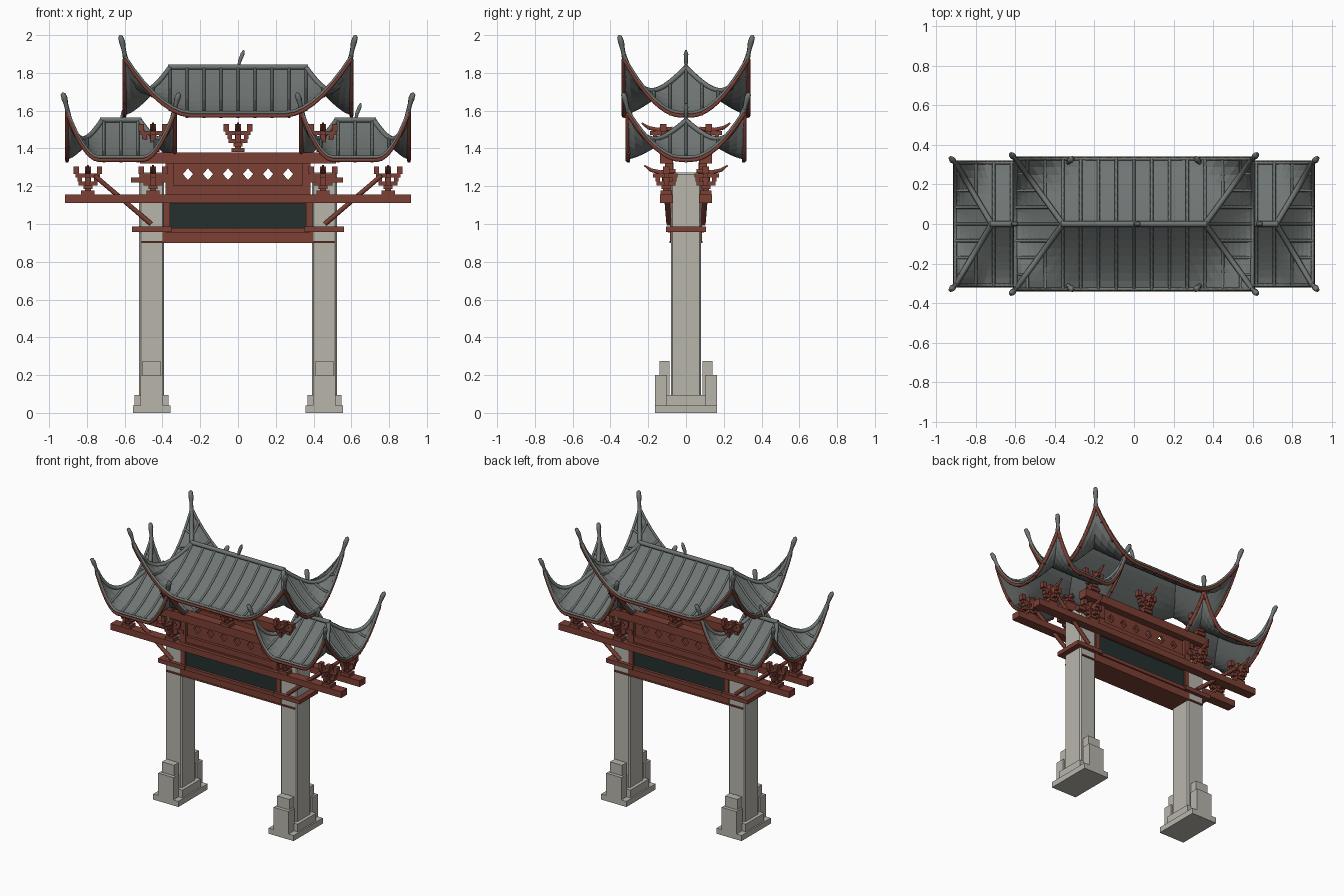
import bpy, bmesh
from mathutils import Vector, Matrix

if "Cube" in bpy.data.objects:
    bpy.data.objects.remove(bpy.data.objects["Cube"])


def material(name, rgb):
    m = bpy.data.materials.new(name)
    m.diffuse_color = (*rgb, 1)
    m.use_nodes = True
    m.node_tree.nodes["Principled BSDF"].inputs["Base Color"].default_value = m.diffuse_color
    return m


RED = material("red_timber", (0.20, 0.05, 0.034))
STONE = material("pale_stone", (0.48, 0.46, 0.41))
TILE = material("grey_tile", (0.16, 0.18, 0.175))
DARK = material("dark_panel", (0.018, 0.03, 0.028))


def add_object(name, mesh, mat):
    ob = bpy.data.objects.new(name, mesh)
    mesh.materials.clear()
    mesh.materials.append(mat)
    bpy.context.collection.objects.link(ob)
    return ob


def boxes(name, items, mat, bevel=0):
    """Each item is (x0, x1, y0, y1, z0, z1)."""
    bm = bmesh.new()
    for x0, x1, y0, y1, z0, z1 in items:
        mid = Vector((x0 + x1, y0 + y1, z0 + z1)) / 2
        size = (abs(x1 - x0), abs(y1 - y0), abs(z1 - z0), 1)
        bmesh.ops.create_cube(bm, size=1, matrix=Matrix.Translation(mid) @ Matrix.Diagonal(size))
    me = bpy.data.meshes.new(name)
    bm.to_mesh(me)
    bm.free()
    ob = add_object(name, me, mat)
    if bevel:
        b = ob.modifiers.new("bevel", "BEVEL")
        b.width, b.segments = bevel, 1
    return ob


def tubes(name, paths, r, mat, radii=None):
    """Sweep a round section along each path, result is a mesh."""
    cu = bpy.data.curves.new(name, "CURVE")
    cu.dimensions = "3D"
    cu.bevel_depth, cu.bevel_resolution, cu.use_fill_caps = r, 1, True
    for path in paths:
        sp = cu.splines.new("POLY")
        sp.points.add(len(path) - 1)
        for i, p in enumerate(path):
            sp.points[i].co = (*p, 1)
            sp.points[i].radius = radii[i] if radii else 1
    tmp = bpy.data.objects.new(name + "_path", cu)
    bpy.context.collection.objects.link(tmp)
    dg = bpy.context.evaluated_depsgraph_get()
    me = bpy.data.meshes.new_from_object(tmp.evaluated_get(dg))
    bpy.data.objects.remove(tmp)
    return add_object(name, me, mat)


def roof(name, cx, hw, hd, rl, z0, zr, lift, tip):
    """Hipped roof with upswept corners: half width, half depth, half ridge, eave, ridge, corner lift."""
    def height(t, u, start):
        g = max(0, (abs(u) - start) / (1 - start)) ** 1.8
        return z0 + (zr - z0) * (1 - t) ** 1.4 + lift * g * t ** 3.5

    def front(t, u, s):
        return Vector((cx + u * (rl + (hw - rl) * t), s * hd * t, height(t, u, 0.42)))

    def end(t, v, s):
        return Vector((cx + s * (rl + (hw - rl) * t), v * hd * t, height(t, v, 0.1)))

    # tiled shell
    bm = bmesh.new()
    nt, nu = 8, 20
    for f in (front, end):
        for s in (-1, 1):
            g = [[bm.verts.new(f(i / nt, 2 * j / nu - 1, s)) for j in range(nu + 1)] for i in range(nt + 1)]
            for i in range(nt):
                for j in range(nu):
                    face = bm.faces.new((g[i][j], g[i + 1][j], g[i + 1][j + 1], g[i][j + 1]))
                    face.normal_update()
                    if face.normal.z < 0:
                        face.normal_flip()
    bmesh.ops.remove_doubles(bm, verts=bm.verts, dist=1e-4)
    bmesh.ops.dissolve_degenerate(bm, edges=bm.edges, dist=1e-4)
    me = bpy.data.meshes.new(name)
    bm.to_mesh(me)
    bm.free()
    sol = add_object(name, me, TILE).modifiers.new("thickness", "SOLIDIFY")
    sol.thickness, sol.offset = 0.014, -1

    # tile ribs run straight down each slope, with a small block at the eave
    ribs, ends = [], []
    up = Vector((0, 0, 0.003))
    n = int(hw / 0.09)
    for s in (-1, 1):
        for k in range(-n, n + 1):
            x = k * 0.09
            t0 = max(0, (abs(x) - rl) / (hw - rl))
            ts = [t0 + (1 - t0) * i / 8 for i in range(9)]
            ribs.append([front(t, x / (rl + (hw - rl) * t), s) + up for t in ts])
            ends.append(ribs[-1][-1])
        for k in range(-3, 4):
            y = k * 0.085
            t0 = max(0.02, abs(y) / hd)
            ts = [t0 + (1 - t0) * i / 8 for i in range(9)]
            ribs.append([end(t, y / (hd * t), s) + up for t in ts])
            ends.append(ribs[-1][-1])
    tubes(name + "_ribs", ribs, 0.008, TILE)
    boxes(name + "_rafter_ends", [(p.x - .008, p.x + .008, p.y * .98 - .008, p.y * .98 + .008,
                                   p.z - .032, p.z - .012) for p in ends], RED)

    # eave trim, red fascia, ridge and hips
    us = [j / 12 - 1 for j in range(25)]
    eaves = [[f(1, u, s) for u in us] for f in (front, end) for s in (-1, 1)]
    tubes(name + "_eave_trim", eaves, 0.009, TILE)
    tubes(name + "_fascia", [[p - Vector((0, 0, 0.017)) for p in e] for e in eaves], 0.011, RED)
    hips = [[front(i / 12, u, s) + up for i in range(13)] for u in (-1, 1) for s in (-1, 1)]
    tubes(name + "_hips", hips, 0.014, TILE)
    tubes(name + "_ridge", [[(cx - rl - .01, 0, zr + .006), (cx + rl + .01, 0, zr + .006)]], 0.015, TILE)

    # leaf-shaped corner horns and ridge finial
    horns = []
    for u in (-1, 1):
        for s in (-1, 1):
            c = front(1, u, s)
            h = tip - c.z
            horns.append([c + Vector((u * a, s * a, h * b)) for a, b in
                          ((-.004, -.1), (.005, .3), (.013, .65), (.022, .92), (.024, 1))])
    tubes(name + "_horns", horns, 0.015, TILE, (0.8, 0.8, 1.1, 0.9, 0.3))
    tubes(name + "_finial", [[(cx + a, 0, zr + b) for a, b in ((0, 0), (.01, .04), (.024, .075), (.03, .095))]],
          0.011, TILE, (0.6, 1, 1.1, 0.4))


roof("main_roof", 0, 0.60, 0.33, 0.36, 1.59, 1.825, 0.30, 2.0)
for side, label in ((-1, "left"), (1, "right")):
    roof(label + "_roof", side * 0.62, 0.285, 0.31, 0.10, 1.355, 1.545, 0.25, 1.695)


def bracket(name, x, y, z):
    """Stacked bracket set that widens upward, with an upturned outer arm."""
    s = 1 if y > 0 else -1
    b = [(-.035, .035, -.03, .03, 0, .022), (-.016, .016, -.016, .016, .02, .15),
         (-.024, .024, -.024, .024, .03, .05),
         (-.05, .05, -.012, .012, .048, .07), (-.012, .012, -.05, .05, .048, .07),
         (-.065, .065, -.012, .012, .092, .112), (-.012, .012, -.06, .07, .092, .112)]
    for k in (-1, 1):
        b += [(k * .044 - .012, k * .044 + .012, -.017, .017, .07, .092),
              (-.014, .014, k * .044 - .012, k * .044 + .012, .07, .092),
              (k * .062 - .014, k * .062 + .014, -.018, .018, .11, .15)]
    boxes(name, [(x + a, x + c, y + s * d, y + s * e, z + f, z + g) for a, c, d, e, f, g in b], RED)
    tubes(name + "_arm", [[(x, y + s * a, z + h) for a, h in ((-.05, .125), (.03, .118), (.08, .13), (.115, .155))]],
          0.012, RED, (1, 1.1, 0.9, 0.4))


for s, face in ((-1, "front"), (1, "back")):
    for x in (-.795, -.45, .45, .795):
        bracket(f"{face}_lower_bracket", x, s * .105, 1.155)
    for x in (-.45, 0, .45):
        bracket(f"{face}_upper_bracket", x, s * .12, 1.38)

    # long carrying beam, upper beam and rails of this face
    boxes(face + "_long_beam", [(-.915, .915, s * .07, s * .137, 1.11, 1.155)], RED)
    boxes(face + "_upper_beam", [(-.52, .52, s * .07, s * .137, 1.32, 1.378)], RED)
    boxes(face + "_lattice_rails", [(-.35, .35, s * .065, s * .105, 1.155, 1.205),
                                    (-.35, .35, s * .065, s * .112, 1.14, 1.165),
                                    (-.385, -.34, s * .07, s * .11, 1.15, 1.325),
                                    (.34, .385, s * .07, s * .11, 1.15, 1.325)], RED)

    # pierced panel with diamond openings
    bm = bmesh.new()
    for i in range(6):
        cx, w, cz, h = (i - 2.5) * .106, .053 + .006 * (i in (0, 5)), 1.264, .062
        for a in (-1, 1):
            for c in (-1, 1):
                pts = [(a * w, 0), (a * w, c * h), (0, c * h), (0, c * .031), (a * .027, 0)]
                f = bm.faces.new([bm.verts.new((cx + p, s * .085, cz + q)) for p, q in pts])
                f.normal_update()
                if f.normal.y * s < 0:
                    f.normal_flip()
    bmesh.ops.remove_doubles(bm, verts=bm.verts, dist=1e-4)
    me = bpy.data.meshes.new("lattice")
    bm.to_mesh(me)
    bm.free()
    sol = add_object(face + "_lattice_panel", me, RED).modifiers.new("thickness", "SOLIDIFY")
    sol.thickness = 0.018
    boxes(face + "_lattice_sides", [(k * .318, k * .345, s * .068, s * .085, 1.2, 1.326) for k in (-1, 1)], RED)

    # diagonal braces from the pillars to the long beams
    for k in (-1, 1):
        tubes(face + "_brace", [[(k * .46, s * .09, 1.0), (k * .60, s * .10, 1.12), (k * .76, s * .115, 1.257)]],
              0.014, RED)

# lintel, framed dark panel and thin lower strip
boxes("lintel", [(-.40, .40, -.085, .085, .91, .965), (-.51, .51, -.088, .088, .90, .91)], RED)
boxes("panel_frame", [(-.395, -.36, -.085, .085, .96, 1.115), (.36, .395, -.085, .085, .96, 1.115),
                      (-.38, .38, -.095, .095, .955, .98), (-.38, .38, -.085, .085, 1.108, 1.16)], RED)
boxes("dark_panel", [(-.362, .362, -.075, .075, .975, 1.11)], DARK)

# pillars on stepped bases with buttress stones front and back
for k, label in ((-1, "left"), (1, "right")):
    c = k * .457
    boxes(label + "_pillar", [(c - .066, c + .066, -.08, .08, .04, 1.272)], STONE, .009)
    base = [(c - .1, c + .1, -.165, .165, 0, .04), (c - .09, c + .09, -.105, .105, .04, .095)]
    for s in (-1, 1):
        base += [(c - .06, c + .06, s * .10, s * .165, .04, .2), (c - .048, c + .048, s * .088, s * .14, .09, .275)]
    boxes(label + "_base", base, STONE)
    boxes(label + "_collar", [(c - .105, c + .105, -.105, .105, .958, .987)], RED)
    boxes(label + "_cap_strip", [(c - .11, c + .1, s * .072, s * .115, 1.22, 1.247) for s in (-1, 1)], RED)
